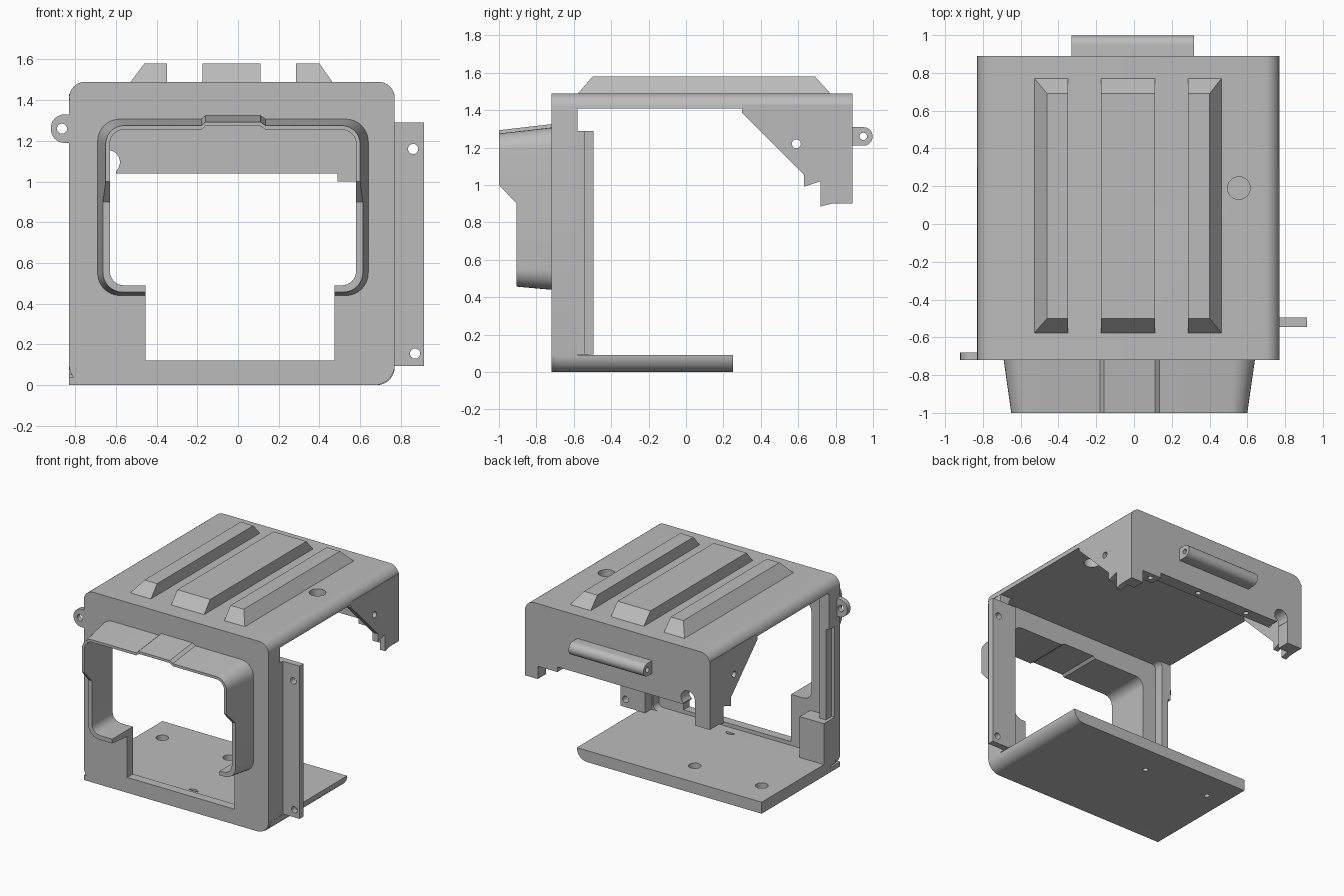
import bpy, bmesh, math
from mathutils import Vector

if "Cube" in bpy.data.objects:
    bpy.data.objects.remove(bpy.data.objects["Cube"])

grey = bpy.data.materials.new("housing_grey")
grey.use_nodes = True
grey.diffuse_color = (0.5, 0.5, 0.5, 1)
grey.node_tree.nodes["Principled BSDF"].inputs["Base Color"].default_value = (0.5, 0.5, 0.5, 1)
parts = []


def make(name, verts, faces):
    bm = bmesh.new()
    vs = [bm.verts.new(v) for v in verts]
    for f in faces:
        bm.faces.new([vs[i] for i in f])
    bmesh.ops.recalc_face_normals(bm, faces=bm.faces)
    me = bpy.data.meshes.new(name)
    bm.to_mesh(me)
    bm.free()
    me.materials.append(grey)
    ob = bpy.data.objects.new(name, me)
    bpy.context.scene.collection.objects.link(ob)
    parts.append(ob)
    return ob


def prism(name, profile, axis, lo, hi):
    """Extrude a closed 2D profile along an axis."""
    place = {"x": lambda u, v, t: (t, u, v),
             "y": lambda u, v, t: (u, t, v),
             "z": lambda u, v, t: (u, v, t)}[axis]
    n = len(profile)
    verts = [place(u, v, t) for t in (lo, hi) for u, v in profile]
    faces = [range(n), range(n, 2 * n)]
    faces += [(i, (i + 1) % n, (i + 1) % n + n, i + n) for i in range(n)]
    return make(name, verts, faces)


def rect(u0, u1, v0, v1):
    return [(u0, v0), (u1, v0), (u1, v1), (u0, v1)]


def box(name, x0, x1, y0, y1, z0, z1):
    return prism(name, rect(x0, x1, y0, y1), "z", z0, z1)


def circle(u, v, r, n=28):
    return [(u + r * math.cos(math.tau * i / n), v + r * math.sin(math.tau * i / n)) for i in range(n)]


def fillet(points, steps=8):
    """Round the right-angled corners of (u, v, radius) points."""
    out = []
    n = len(points)
    for i, (u, v, r) in enumerate(points):
        p = Vector((u, v))
        if r == 0:
            out.append((u, v))
            continue
        d1 = (Vector(points[i - 1][:2]) - p).normalized()
        d2 = (Vector(points[(i + 1) % n][:2]) - p).normalized()
        c = p + (d1 + d2) * r
        for k in range(steps + 1):
            t = k / steps * math.pi / 2
            out.append(tuple(c - r * (d2 * math.cos(t) + d1 * math.sin(t))))
    return out


def cut(ob, *cutters):
    for c in cutters:
        mod = ob.modifiers.new("cut", "BOOLEAN")
        mod.operation = "DIFFERENCE"
        mod.solver = "EXACT"
        mod.object = c
        bpy.context.view_layer.update()
        deps = bpy.context.evaluated_depsgraph_get()
        ob_mesh = bpy.data.meshes.new_from_object(ob.evaluated_get(deps))
        ob.modifiers.clear()
        ob.data = ob_mesh
    for c in cutters:
        parts.remove(c)
        bpy.data.objects.remove(c)


L, R, TOP = -0.83, 0.77, 1.49          # body sides and roof height
FRONT, BACK = -0.72, 0.89


# Path of the hood around the opening, open at the bottom centre
def hood_path(x0, x1, z0, z1, r, bump=0.018):
    return fillet([(-0.455, z0, 0), (x0, z0, r), (x0, 0.9, 0), (x0, 1.0, 0), (x0, z1, r),
                   (-0.18, z1, 0), (-0.16, z1 + bump, 0), (0.11, z1 + bump, 0), (0.135, z1, 0),
                   (x1, z1, r), (x1, 1.0, 0), (x1, 0.9, 0), (x1, z0, r), (0.475, z0, 0)])


base = hood_path(-0.69, 0.64, 0.44, 1.307, 0.11)
tip = hood_path(-0.65, 0.60, 0.465, 1.275, 0.09)
inner = hood_path(-0.63, 0.58, 0.49, 1.255, 0.07)

# Front plate with its opening
outline = fillet([(L, 0, 0.1), (R, 0, 0.1), (R, TOP, 0.1), (L, TOP, 0.1)])
plate = prism("front_plate", outline, "y", FRONT, -0.65)
cut(plate, prism("opening", inner + [(0.475, 0.12), (-0.455, 0.12)], "y", -0.9, -0.4))

# Frame behind the plate, recessed on the right side
frame = prism("front_frame", outline, "y", FRONT + 0.01, -0.58)
hollow = fillet([(-0.75, 0.09, 0.04), (0.69, 0.09, 0.04), (0.69, 1.41, 0.04), (-0.75, 1.41, 0.04)])
cut(frame, prism("hollow", hollow, "y", -0.9, -0.4),
    box("side_recess", -0.9, -0.805, -0.705, -0.4, 0.41, 1.12))
box("corner_block", L, -0.62, -0.66, -0.52, 0.05, 0.41)
box("corner_foot", L, -0.43, FRONT, -0.52, 0, 0.037)


# Tapered hood, shorter towards the bottom
def front_y(z):
    return -0.905 - 0.095 * min(1, max(0, (z - 0.9) / 0.1))


n = len(base)
rings = [[], [], [], []]
for (bx, bz), (tx, tz), (ix, iz) in zip(base, tip, inner):
    y = front_y(tz)
    t = (FRONT - y) / 0.28
    rings[0].append((bx, FRONT, bz))
    rings[1].append((bx + (tx - bx) * t, y, bz + (tz - bz) * t))
    rings[2].append((ix, y, iz))
    rings[3].append((ix, FRONT, iz))
faces = [(a * n + i, a * n + i + 1, b * n + i + 1, b * n + i)
         for a, b in ((0, 1), (1, 2), (2, 3), (3, 0)) for i in range(n - 1)]
faces += [[k * n + e for k in range(4)] for e in (0, n - 1)]
make("hood", sum(rings, []), faces)

# Roof with rounded long edges and a round hole
roof = prism("roof", fillet([(L, 1.41, 0), (R, 1.41, 0), (R, TOP, 0.079), (L, TOP, 0.079)]),
             "y", FRONT, BACK)
cut(roof, prism("roof_hole", circle(0.555, 0.19, 0.06), "z", 1.3, 1.6))

# Raised roof ribs with sloping ends
for name, x0, x1, t0, t1 in (("right_rib", -0.535, -0.35, -0.46, -0.35),
                             ("middle_rib", -0.175, 0.11, -0.175, 0.11),
                             ("left_rib", 0.285, 0.47, 0.285, 0.40)):
    low = [(x, y, 1.48) for x, y in rect(x0, x1, -0.585, 0.78)]
    high = [(x, y, 1.58) for x, y in rect(t0, t1, -0.50, 0.69)]
    make(name, low + high, [(0, 1, 2, 3), (4, 5, 6, 7)] +
         [(i, (i + 1) % 4, (i + 1) % 4 + 4, i + 4) for i in range(4)])

# Back wall with stepped lower edge and cable notch
wall = prism("back_wall", [(L, 1.43), (L, 0.9), (-0.7, 0.9), (-0.7, 1.04), (0.49, 1.04), (0.49, 1.0),
                           (0.66, 1.0), (0.66, 0.9), (R, 0.9), (R, 1.43)], "y", 0.79, BACK)
cut(wall, prism("cable_notch", circle(-0.64, 1.095, 0.06), "y", 0.5, 1.1),
    box("notch_slot", -0.7, -0.6, 0.5, 1.1, 0.8, 1.08),
    *[prism("screw_hole", circle(x, 0.84, 0.02, 16), "z", 0.8, 1.15) for x in (-0.35, 0.1, 0.55)])

# Side gussets joining roof and back wall
gusset = [(0.3, 1.43), (0.3, 1.385), (0.63, 1.055), (0.63, 0.99), (0.72, 1.02),
          (0.72, 0.885), (0.78, 0.9), (BACK, 0.905), (BACK, 1.43)]
for name, x0 in (("right_gusset", L), ("left_gusset", R - 0.045)):
    g = prism(name, gusset, "x", x0, x0 + 0.045)
    cut(g, prism("gusset_hole", circle(0.59, 1.22, 0.024, 20), "x", x0 - 0.1, x0 + 0.1))

# Hinge barrel on the back
barrel = prism("hinge_barrel", fillet([(0.86, 1.21, 0), (0.998, 1.21, 0.049),
                                       (0.998, 1.309, 0.049), (0.86, 1.309, 0)]), "x", -0.33, 0.318)
cut(barrel, prism("pin_hole", circle(0.948, 1.26, 0.02, 20), "x", -0.5, 0.5))

# Floor with rounded left edge and countersunk holes
floor = prism("floor", [p for p in fillet([(-0.74, 0, 0), (R, 0, 0.088), (R, 0.09, 0), (-0.74, 0.09, 0)])],
              "y", FRONT + 0.02, 0.25)
edge = box("floor_edge", L, -0.74, -0.6, 0.25, 0, 0.09)
holes = []
for x, y in ((-0.67, 0.02), (-0.09, 0.02), (0.02, -0.6)):
    holes += [prism("sink", circle(x, y, 0.045), "z", 0.04, 0.2),
              prism("bore", circle(x, y, 0.02, 16), "z", -0.1, 0.1)]
cut(floor, *holes)

# Left mounting flange
flange = box("mount_flange", 0.70, 0.915, -0.545, -0.495, 0.095, 1.29)
cut(flange, *[prism("bolt_hole", circle(x, z, 0.025, 20), "y", -0.8, -0.3)
              for x, z in ((0.86, 1.16), (0.87, 0.155))])
box("flange_web", 0.70, R, -0.60, -0.52, 0.095, 1.29)

# Right hanging lug
lug = prism("hanging_lug", fillet([(-0.80, 1.19, 0), (-0.80, 1.33, 0), (-0.92, 1.33, 0.068),
                                   (-0.92, 1.19, 0.068)]), "y", FRONT, -0.68)
cut(lug, prism("lug_hole", circle(-0.865, 1.26, 0.025, 20), "y", -0.9, -0.5))

# Smooth the round surfaces, keep edges sharp
bpy.ops.object.select_all(action="DESELECT")
for ob in parts:
    ob.select_set(True)
bpy.context.view_layer.objects.active = parts[0]
bpy.ops.object.shade_smooth_by_angle(angle=math.radians(30))
